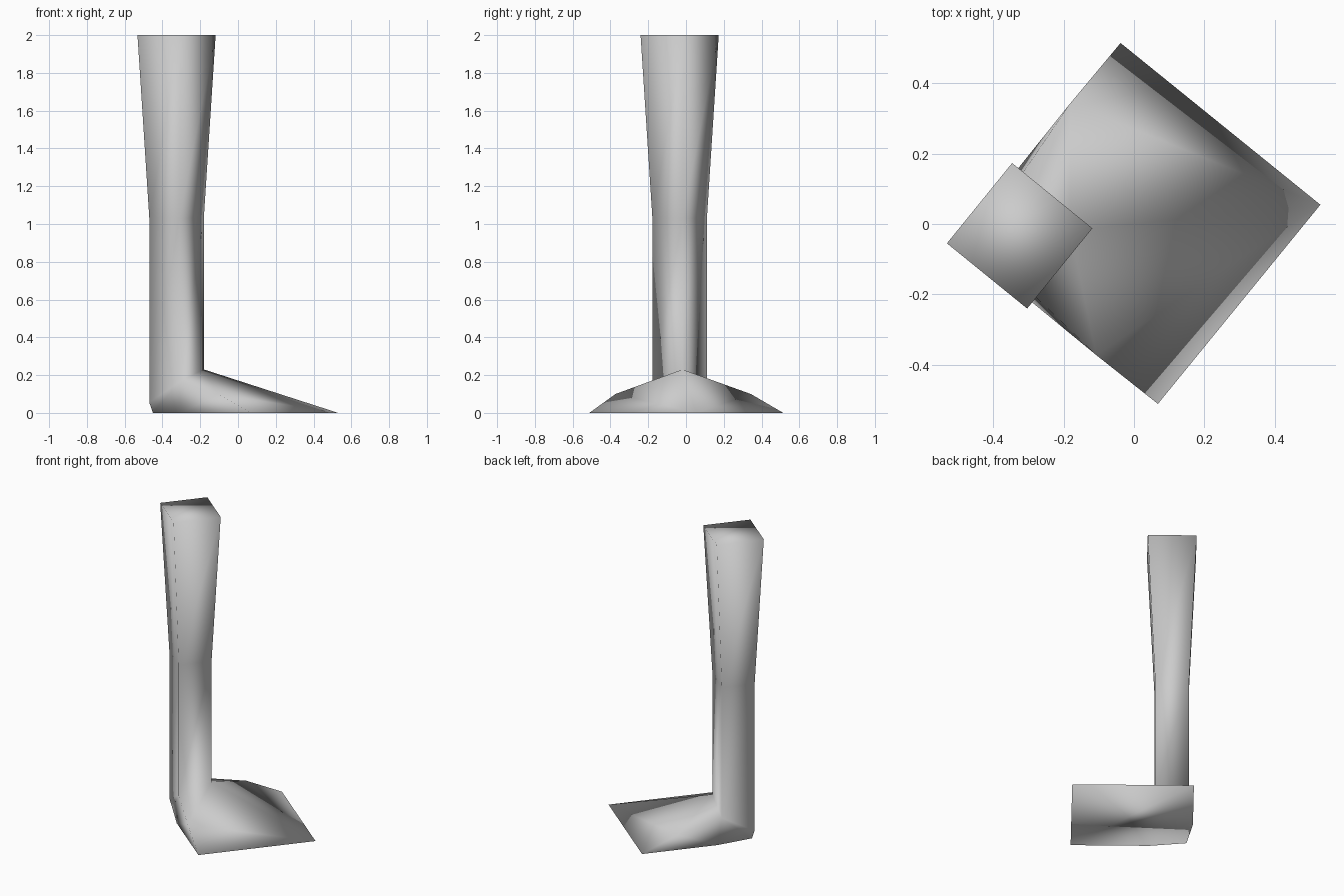
import bpy, bmesh
from math import cos, sin, pi
from mathutils import Matrix

default = bpy.data.objects.get("Cube")
if default:
    bpy.data.objects.remove(default, do_unlink=True)

grey = bpy.data.materials.new("plain_grey")
grey.use_nodes = True
colour = (0.6, 0.6, 0.6, 1)
grey.diffuse_color = colour
grey.node_tree.nodes["Principled BSDF"].inputs["Base Color"].default_value = colour

TURN = 0.103        # the leg points slightly off the x axis
LEG_X = -0.327      # centre of the shaft
bm = bmesh.new()


def ring(radius, heights):
    """Four-sided ring: ankle front, left, heel, right."""
    return [bm.verts.new((LEG_X + radius * cos(i * pi / 2),
                          radius * sin(i * pi / 2), z))
            for i, z in enumerate(heights)]


def bridge(lower, upper):
    for i in range(4):
        j = (i + 1) % 4
        bm.faces.new((lower[i], lower[j], upper[j], upper[i]))


# Shaft: straight shin, flaring calf, flat cap
ankle = ring(0.145, (0.23, 0.165, 0.055, 0.165))
knee = ring(0.145, [1.03] * 4)
top = ring(0.208, [2] * 4)
bridge(ankle, knee)
bridge(knee, top)
bm.faces.new(top)

# Foot: wedge falling from the ankle to the toe, both halves alike
instep, heel_back = ankle[0], ankle[2]
toe = bm.verts.new((0.533, 0, 0))
heel = bm.verts.new((-0.453, 0, 0))
sole_sides = []
for side, bone in ((1, ankle[1]), (-1, ankle[3])):
    corner = bm.verts.new((0.015, 0.516 * side, 0))
    shoulder = bm.verts.new((-0.145, 0.36 * side, 0.1))
    heel_side = bm.verts.new((-0.32, 0.183 * side, 0))
    for face in ((instep, bone, shoulder), (instep, shoulder, toe),
                 (shoulder, corner, toe), (bone, heel_side, shoulder),
                 (shoulder, heel_side, corner),
                 (bone, heel_back, heel, heel_side)):
        bm.faces.new(face)
    sole_sides.append((corner, heel_side))

# Sole
(left_corner, left_heel), (right_corner, right_heel) = sole_sides
bm.faces.new((toe, left_corner, left_heel, heel, right_heel, right_corner))

bmesh.ops.recalc_face_normals(bm, faces=bm.faces)
for face in bm.faces:
    face.smooth = True
bm.transform(Matrix.Rotation(TURN, 4, "Z"))

mesh = bpy.data.meshes.new("lower_leg_and_foot")
bm.to_mesh(mesh)
bm.free()
mesh.materials.append(grey)
leg = bpy.data.objects.new("lower_leg_and_foot", mesh)
bpy.context.collection.objects.link(leg)
